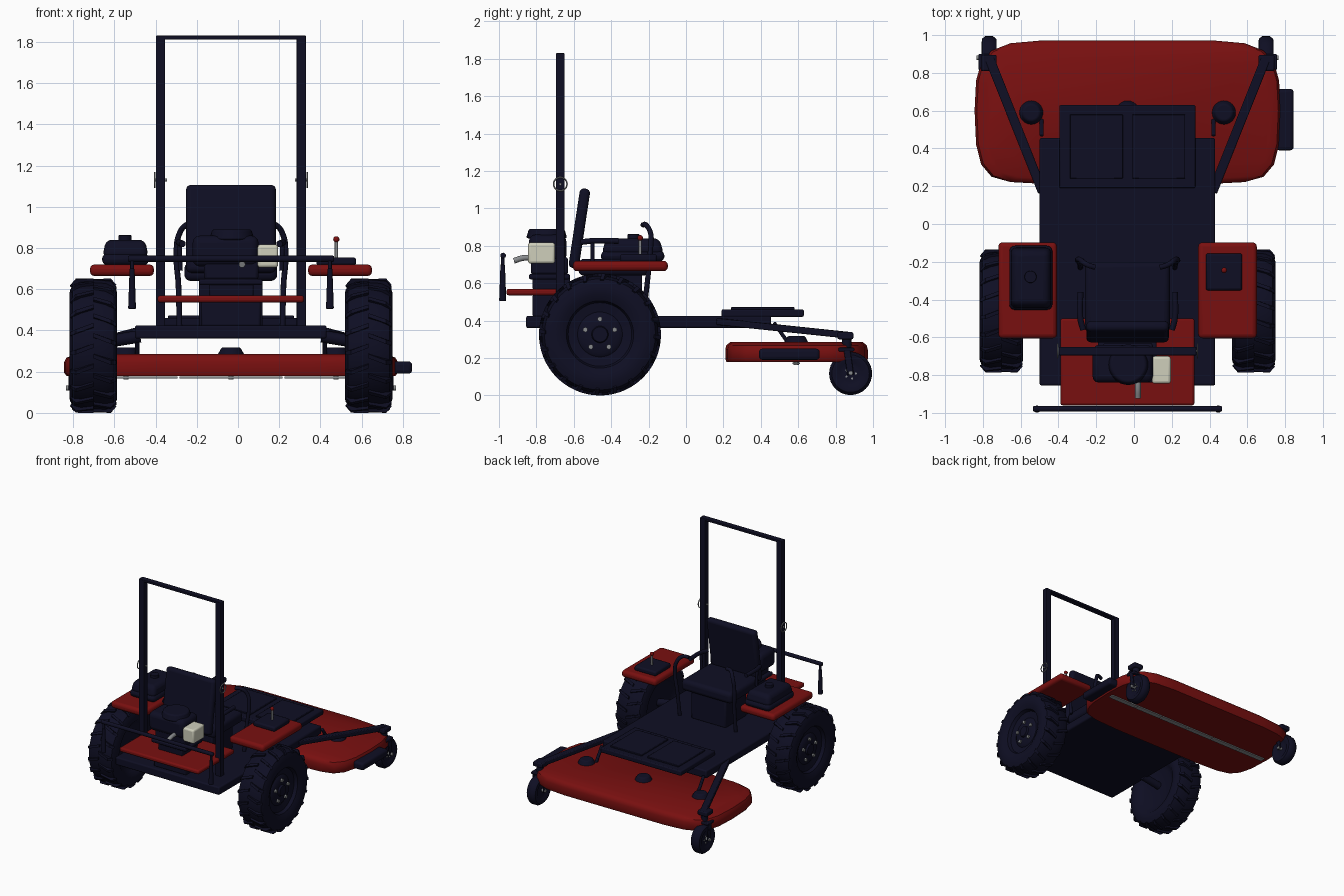
import bpy, bmesh, math
from mathutils import Vector

if "Cube" in bpy.data.objects:
    bpy.data.objects.remove(bpy.data.objects["Cube"])

CX = -0.034  # symmetry plane of the machine


def material(name, rgb):
    m = bpy.data.materials.new(name)
    m.diffuse_color = (*rgb, 1)
    m.use_nodes = True
    m.node_tree.nodes["Principled BSDF"].inputs["Base Color"].default_value = m.diffuse_color
    return m


DARK = material("dark navy", (0.0045, 0.0045, 0.017))
RED = material("deep red", (0.19, 0.005, 0.005))
CREAM = material("cream", (0.62, 0.62, 0.5))
GREY = material("steel grey", (0.25, 0.26, 0.27))


def finish(ob, name, mat, bevel=0, segs=3):
    ob.name = name
    ob.data.materials.append(mat)
    if bevel:
        b = ob.modifiers.new("bevel", 'BEVEL')
        b.width, b.segments, b.limit_method = bevel, segs, 'ANGLE'
    bpy.ops.object.select_all(action='DESELECT')
    ob.select_set(True)
    bpy.context.view_layer.objects.active = ob
    bpy.ops.object.shade_smooth_by_angle(angle=math.radians(40))
    return ob


def from_bm(bm, name, mat, bevel=0, segs=3):
    bmesh.ops.recalc_face_normals(bm, faces=bm.faces)
    me = bpy.data.meshes.new(name)
    bm.to_mesh(me)
    bm.free()
    ob = bpy.data.objects.new(name, me)
    bpy.context.collection.objects.link(ob)
    return finish(ob, name, mat, bevel, segs)


def box(name, x, y, z, mat, bevel=0.008, segs=2, taper=1.0):
    bm = bmesh.new()
    bmesh.ops.create_cube(bm, size=1)
    for v in bm.verts:
        k = taper if v.co.z > 0 else 1
        v.co = (v.co.x * (x[1] - x[0]) * k, v.co.y * (y[1] - y[0]) * k, v.co.z * (z[1] - z[0]))
    ob = from_bm(bm, name, mat, bevel, segs)
    ob.location = (sum(x) / 2, sum(y) / 2, sum(z) / 2)
    return ob


def beam(name, a, b, w, h, mat):
    a, b = Vector(a), Vector(b)
    l = (b - a).length / 2
    ob = box(name, (-l, l), (-w / 2, w / 2), (-h / 2, h / 2), mat, 0.006)
    ob.rotation_euler = (b - a).to_track_quat('X', 'Z').to_euler()
    ob.location = (a + b) / 2
    return ob


def rod(name, a, b, r, mat, r2=None, bevel=0, n=24):
    a, b = Vector(a), Vector(b)
    bpy.ops.mesh.primitive_cone_add(vertices=n, radius1=r, radius2=r if r2 is None else r2,
                                    depth=(b - a).length, location=(a + b) / 2,
                                    rotation=(b - a).to_track_quat('Z', 'Y').to_euler())
    return finish(bpy.context.object, name, mat, bevel)


def tube(name, pts, r, mat):
    cu = bpy.data.curves.new(name, 'CURVE')
    cu.dimensions, cu.bevel_depth, cu.use_fill_caps, cu.bevel_resolution = '3D', r, True, 3
    sp = cu.splines.new('BEZIER')
    sp.bezier_points.add(len(pts) - 1)
    for p, c in zip(sp.bezier_points, pts):
        p.co = c
        p.handle_left_type = p.handle_right_type = 'AUTO'
    ob = bpy.data.objects.new(name, cu)
    cu.materials.append(mat)
    bpy.context.collection.objects.link(ob)
    return ob


def wheel(name, profile, loc, side, n=48):
    """Lathe a (width, radius) profile round the x axis; side +1 faces outward +x."""
    bm = bmesh.new()
    rings = [[bm.verts.new((w * side, r * math.cos(2 * math.pi * i / n), r * math.sin(2 * math.pi * i / n)))
              for i in range(n)] for w, r in profile]
    for a, b in zip(rings, rings[1:]):
        for i in range(n):
            bm.faces.new((a[i], a[(i + 1) % n], b[(i + 1) % n], b[i]))
    bm.faces.new(rings[0])
    bm.faces.new(rings[-1])
    ob = from_bm(bm, name, DARK)
    ob.location = loc
    return ob


# chassis and foot platform
box("chassis", (-0.50, 0.43), (-0.855, 0.455), (0.36, 0.425), DARK, 0.01)
box("foot_platform", (-0.395, 0.325), (0.19, 0.63), (0.42, 0.46), DARK, 0.008)
for s in (-1, 1):
    c = CX + s * 0.165
    box("foot_mat", (c - 0.14, c + 0.14), (0.24, 0.58), (0.458, 0.472), DARK, 0.004)

# cutting deck from a rounded outline
half = [(0.45, 0.972), (0.62, 0.957), (0.72, 0.918), (0.775, 0.855), (0.802, 0.76), (0.81, 0.6),
        (0.802, 0.42), (0.775, 0.315), (0.72, 0.25), (0.62, 0.222), (0.4, 0.21)]
outline = half + [(-x, y) for x, y in reversed(half)]
bm = bmesh.new()
levels = [(0.18, 0.985), (0.195, 1.0), (0.245, 1.0), (0.268, 0.985), (0.285, 0.93)]
rings = [[bm.verts.new((CX + x * k, 0.591 + (y - 0.591) * k, z)) for x, y in outline] for z, k in levels]
n = len(outline)
for a, b in zip(rings, rings[1:]):
    for i in range(n):
        bm.faces.new((a[i], a[(i + 1) % n], b[(i + 1) % n], b[i]))
bm.faces.new(rings[0])
bm.faces.new(rings[-1])
from_bm(bm, "cutting_deck", RED)
box("discharge_chute", (0.75, 0.845), (0.39, 0.715), (0.19, 0.25), DARK, 0.018, 3)

# spindles and blades
for dx in (-0.51, 0, 0.51):
    x = CX + dx
    rod("spindle_cover", (x, 0.59, 0.28), (x, 0.59, 0.318), 0.066, DARK, 0.045, 0.008)
    rod("spindle_bolt", (x, 0.59, 0.163), (x, 0.59, 0.185), 0.014, GREY, n=6)
    box("blade", (x - 0.25, x + 0.25), (0.57, 0.61), (0.168, 0.176), GREY, 0)

big_tyre = [(-0.07, 0.15), (-0.09, 0.19), (-0.112, 0.215), (-0.115, 0.26), (-0.1, 0.297), (-0.06, 0.312),
            (0.06, 0.312), (0.1, 0.297), (0.115, 0.26), (0.112, 0.215), (0.095, 0.18), (0.07, 0.17),
            (0.06, 0.12), (0.075, 0.10), (0.075, 0.045), (0.09, 0.04)]
small_tyre = [(-0.03, 0.04), (-0.03, 0.06), (-0.04, 0.075), (-0.038, 0.1), (-0.02, 0.115), (0.02, 0.115),
              (0.038, 0.1), (0.04, 0.075), (0.03, 0.06), (0.03, 0.04)]

for s in (-1, 1):
    X = lambda d: CX + s * d
    # drive wheel with slanted tread bars and wheel nuts
    wheel("drive_tyre", big_tyre, (X(0.668), -0.46, 0.326), s)
    bm = bmesh.new()
    for i in range(40):
        e = 1 if i % 2 else -1
        t = i * math.tau / 40
        pts = []
        for w, r, dt in ((0.0, 0.31, 0.0), (0.0, 0.326, 0.0), (0.085, 0.326, 0.1), (0.112, 0.295, 0.12), (0.1, 0.285, 0.12)):
            pts.append([bm.verts.new((e * w, r * math.cos(t + dt + q), r * math.sin(t + dt + q))) for q in (-0.032, 0.032)])
        for a, b in zip(pts, pts[1:] + pts[:1]):
            bm.faces.new((a[0], a[1], b[1], b[0]))
        bm.faces.new([p[0] for p in pts])
        bm.faces.new([p[1] for p in reversed(pts)])
    from_bm(bm, "tread_bars", DARK).location = (X(0.668), -0.46, 0.326)
    for i in range(5):
        t = math.pi / 2 + i * math.tau / 5
        y, z = -0.46 + 0.082 * math.cos(t), 0.326 + 0.082 * math.sin(t)
        rod("wheel_nut", (X(0.735), y, z), (X(0.757), y, z), 0.014, GREY, n=6)
    rod("axle_stub", (X(0.44), -0.46, 0.372), (X(0.6), -0.46, 0.345), 0.03, DARK)

    # caster wheel, fork and deck arm
    wheel("caster_tyre", small_tyre, (X(0.733), 0.88, 0.117), s, 32)
    rod("caster_axle", (X(0.67), 0.88, 0.12), (X(0.80), 0.88, 0.12), 0.012, GREY, n=12)
    for i in range(5):
        t = i * math.tau / 5
        y, z = 0.88 + 0.028 * math.cos(t), 0.117 + 0.028 * math.sin(t)
        rod("caster_nut", (X(0.76), y, z), (X(0.77), y, z), 0.006, GREY, n=6)
    for d in (0.682, 0.784):
        beam("caster_fork", (X(d), 0.88, 0.11), (X(d), 0.86, 0.25), 0.01, 0.035, DARK)
    box("caster_bracket", (X(0.733) - 0.057, X(0.733) + 0.057), (0.815, 0.9), (0.235, 0.255), DARK, 0.006)
    rod("caster_pivot", (X(0.735), 0.86, 0.25), (X(0.735), 0.86, 0.335), 0.026, DARK)
    beam("deck_arm", (X(0.45), 0.17, 0.395), (X(0.735), 0.885, 0.32), 0.05, 0.035, DARK)
    box("arm_end", (X(0.735) - 0.042, X(0.735) + 0.042), (0.81, 0.895), (0.3, 0.338), DARK, 0.008)
    beam("lift_link", (X(0.455), 0.47, 0.39), (X(0.455), 0.55, 0.275), 0.022, 0.02, DARK)

    # fender with support
    box("fender", sorted((X(0.374), X(0.684))), (-0.605, -0.097), (0.664, 0.72), RED, 0.022, 3)

    # seat arms and steering levers
    tube("armrest", [(X(0.235), -0.56, 0.82), (X(0.25), -0.5, 0.826), (X(0.25), -0.36, 0.826)], 0.016, DARK)
    rod("armrest_post", (X(0.245), -0.50, 0.69), (X(0.25), -0.50, 0.82), 0.011, DARK)
    tube("drive_lever", [(X(0.25), -0.23, 0.42), (X(0.255), -0.205, 0.62), (X(0.265), -0.19, 0.78),
                         (X(0.25), -0.19, 0.87), (X(0.215), -0.215, 0.912), (X(0.17), -0.23, 0.912)], 0.014, DARK)

    # roll bar post and pin
    box("roll_post", (X(0.342) - 0.023, X(0.342) + 0.023), (-0.695, -0.65), (0.42, 1.83), DARK, 0.004)
    rod("roll_pin", (X(0.31), -0.672, 1.13), (X(0.374), -0.672, 1.13), 0.007, GREY, n=12)
    bpy.ops.mesh.primitive_torus_add(major_radius=0.036, minor_radius=0.004, major_segments=24, minor_segments=6,
                                     location=(X(0.37), -0.672, 1.13), rotation=(0, math.pi / 2, 0))
    finish(bpy.context.object, "pin_ring", GREY)

    # hanging grip at the end of the handlebar
    rod("handle_grip", (X(0.48), -0.98, 0.505), (X(0.48), -0.98, 0.70), 0.019, DARK, 0.012, 0.004)
    rod("handle_stem", (X(0.48), -0.98, 0.69), (X(0.48), -0.98, 0.75), 0.009, DARK)

box("roll_top_bar", (CX - 0.365, CX + 0.365), (-0.695, -0.65), (1.812, 1.83), DARK, 0.004)
rod("handlebar", (CX - 0.5, -0.978, 0.748), (CX + 0.5, -0.978, 0.748), 0.015, DARK, bevel=0.006)

# seat
box("seat_pedestal", (-0.19, 0.12), (-0.50, -0.235), (0.42, 0.65), DARK, 0.01)
box("seat_cushion", (-0.26, 0.19), (-0.575, -0.2), (0.64, 0.73), DARK, 0.03, 4)
back = box("seat_back", (-0.254, 0.182), (-0.028, 0.028), (-0.215, 0.215), DARK, 0.024, 4)
back.location = (CX, -0.57, 0.893)
back.rotation_euler = (-0.15, 0, 0)

# fuel tank on left fender
box("fuel_tank_base", (-0.66, -0.432), (-0.455, -0.115), (0.715, 0.775), DARK, 0.035, 4)
box("fuel_tank_top", (-0.658, -0.434), (-0.452, -0.118), (0.755, 0.84), DARK, 0.03, 4, 0.85)
rod("fuel_cap", (-0.548, -0.28, 0.835), (-0.548, -0.28, 0.862), 0.032, DARK, bevel=0.004)

# control panel on right fender
box("control_panel", (0.38, 0.573), (-0.352, -0.155), (0.715, 0.755), DARK, 0.012)
rod("throttle_stick", (0.477, -0.245, 0.75), (0.477, -0.245, 0.835), 0.008, GREY, n=12)
bpy.ops.mesh.primitive_uv_sphere_add(segments=16, ring_count=10, radius=0.015, location=(0.477, -0.245, 0.842))
finish(bpy.context.object, "throttle_knob", RED)

# engine bay
box("engine_mount", (-0.18, 0.11), (-0.82, -0.5), (0.42, 0.54), DARK, 0.01)
box("engine_plate", (-0.39, 0.32), (-0.96, -0.5), (0.535, 0.57), RED, 0.012)
box("engine_sump", (-0.14, 0.075), (-0.82, -0.62), (0.565, 0.63), DARK)
box("engine_flange", (-0.19, 0.12), (-0.84, -0.62), (0.62, 0.65), DARK, 0.01)
box("engine_block", (-0.165, 0.1), (-0.83, -0.63), (0.645, 0.74), DARK, 0.015)
box("engine_shroud", (-0.22, 0.1), (-0.84, -0.64), (0.71, 0.86), DARK, 0.035, 3)
rod("engine_cowl", (-0.03, -0.745, 0.84), (-0.03, -0.745, 0.89), 0.11, DARK, 0.095, 0.01, 32)
box("air_filter", (0.095, 0.195), (-0.845, -0.70), (0.705, 0.817), CREAM, 0.014, 3)
tube("exhaust_pipe", [(0.02, -0.80, 0.735), (0.02, -0.87, 0.735), (0.02, -0.92, 0.72)], 0.016, GREY)
